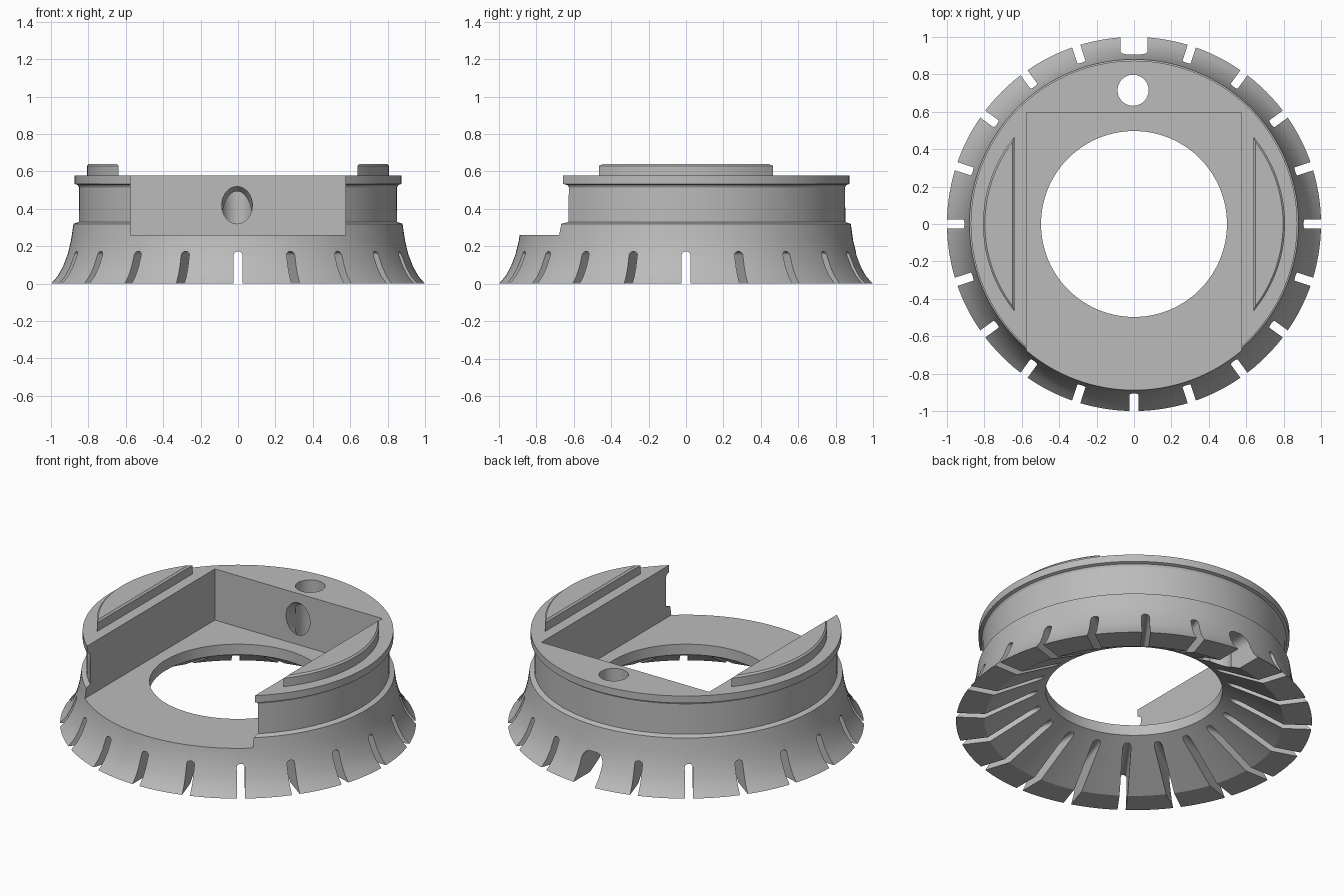
import bpy, bmesh
from math import pi, sin, cos, tau, radians, asin
from mathutils import Matrix, Vector

if "Cube" in bpy.data.objects:
    bpy.data.objects.remove(bpy.data.objects["Cube"])

grey = bpy.data.materials.new("plain grey")
grey.use_nodes = True
colour = (0.5, 0.5, 0.5, 1)
grey.diffuse_color = colour
grey.node_tree.nodes["Principled BSDF"].inputs["Base Color"].default_value = colour


def make_object(name, bm):
    bmesh.ops.recalc_face_normals(bm, faces=bm.faces)
    mesh = bpy.data.meshes.new(name)
    bm.to_mesh(mesh)
    bm.free()
    ob = bpy.data.objects.new(name, mesh)
    bpy.context.collection.objects.link(ob)
    mesh.materials.append(grey)
    return ob


def add_prism(bm, outline, depth, matrix):
    """Extrude a flat outline along local z and place it."""
    verts = [bm.verts.new((x, y, 0)) for x, y in outline]
    face = bm.faces.new(verts)
    ext = bmesh.ops.extrude_face_region(bm, geom=[face])["geom"]
    new = [v for v in ext if isinstance(v, bmesh.types.BMVert)]
    bmesh.ops.translate(bm, verts=new, vec=(0, 0, depth))
    bmesh.ops.transform(bm, verts=verts + new, matrix=matrix)


def arch(width, height, radius, steps=8):
    """Upright slot outline with rounded top corners, reaching below the base."""
    h = width / 2
    pts = [(-h, -0.1), (h, -0.1)]
    for side, start in ((1, 0), (-1, pi / 2)):
        for i in range(steps + 1):
            a = start + pi / 2 * i / steps
            pts.append((side * (h - radius) + radius * cos(a), height - radius + radius * sin(a)))
    return pts


def circle(radius, steps=48):
    return [(radius * cos(tau * i / steps), radius * sin(tau * i / steps)) for i in range(steps)]


def cut(target, name, prisms):
    bm = bmesh.new()
    for prism in prisms:
        add_prism(bm, *prism)
    cutter = make_object(name, bm)
    cutter.hide_render = True
    mod = target.modifiers.new(name, "BOOLEAN")
    mod.operation = "DIFFERENCE"
    mod.solver = "EXACT"
    mod.object = cutter
    bpy.context.view_layer.objects.active = target
    bpy.ops.object.modifier_apply(modifier=name)
    bpy.data.objects.remove(cutter)


def smooth(ob, angle):
    bpy.ops.object.select_all(action="DESELECT")
    ob.select_set(True)
    bpy.context.view_layer.objects.active = ob
    bpy.ops.object.shade_smooth_by_angle(angle=radians(angle))


# Ring body: flared skirt, neck, top flange and hollow underside, turned round z
profile = [(0.84, 0), (1, 0), (0.965, 0.04), (0.937, 0.09), (0.91, 0.16), (0.893, 0.23),
           (0.88, 0.32), (0.851, 0.33), (0.85, 0.515), (0.856, 0.527), (0.873, 0.533),
           (0.873, 0.577), (0.497, 0.577), (0.497, 0.195)]
bm = bmesh.new()
segments = 144
rings = [[bm.verts.new((r * cos(tau * i / segments), r * sin(tau * i / segments), z))
          for r, z in profile] for i in range(segments)]
for i in range(segments):
    a, b = rings[i], rings[(i + 1) % segments]
    for j in range(len(profile)):
        k = (j + 1) % len(profile)
        bm.faces.new((a[j], b[j], b[k], a[k]))
body = make_object("ring_body", bm)

# Rectangular recess open to the front
recess = [(-0.575, -1.2), (0.575, -1.2), (0.575, 0.595), (-0.575, 0.595)]
cut(body, "recess_cutter", [(recess, 1, Matrix.Translation((0, 0, 0.26)))])

# Radial slots through the skirt; local z becomes the outward direction
outward = Matrix(((0, 0, 1, 0), (1, 0, 0, 0), (0, 1, 0, 0), (0, 0, 0, 1)))
slots = [(arch(0.046, 0.172, 0.02), 0.8,
          Matrix.Rotation(tau * i / 20, 4, "Z") @ Matrix.Translation((0.4, 0, 0)) @ outward)
         for i in range(20)]
cut(body, "slot_cutter", slots)

# Wider cable slot at the back
cut(body, "cable_slot_cutter", [(arch(0.144, 0.172, 0.055), 0.6,
    Matrix.Rotation(pi / 2, 4, "Z") @ Matrix.Translation((0.715, 0, 0)) @ outward)])

# Vertical cable hole, and a sloping hole into it from the recess
cut(body, "cable_hole_cutter", [(circle(0.083), 1.2, Matrix.Translation((-0.005, 0.715, -0.2)))])
slope = Vector((0, 0.82, -0.57)).to_track_quat("Z", "Y").to_matrix().to_4x4()
start = Matrix.Translation((-0.005, 0.595, 0.42)) @ slope @ Matrix.Translation((0, 0, -0.1))
cut(body, "sloping_hole_cutter", [(circle(0.082), 0.23, start)])
smooth(body, 25)

# Raised pads on the top, each a circle segment with a small chamfer
radius, centre, half = 0.733, 0.074, 0.466
for side, label in ((1, "left"), (-1, "right")):
    sweep = asin(half / radius)
    steps = 32
    outline = [(side * (centre + radius * cos(a)), radius * sin(a))
               for a in (sweep * (2 * i / steps - 1) for i in range(steps + 1))]
    bm = bmesh.new()
    add_prism(bm, outline, 0.07, Matrix.Translation((0, 0, 0.57)))
    top = [e for e in bm.edges if all(v.co.z > 0.6 for v in e.verts)]
    bmesh.ops.bevel(bm, geom=top, offset=0.01, segments=1, affect="EDGES")
    smooth(make_object(label + "_pad", bm), 25)
